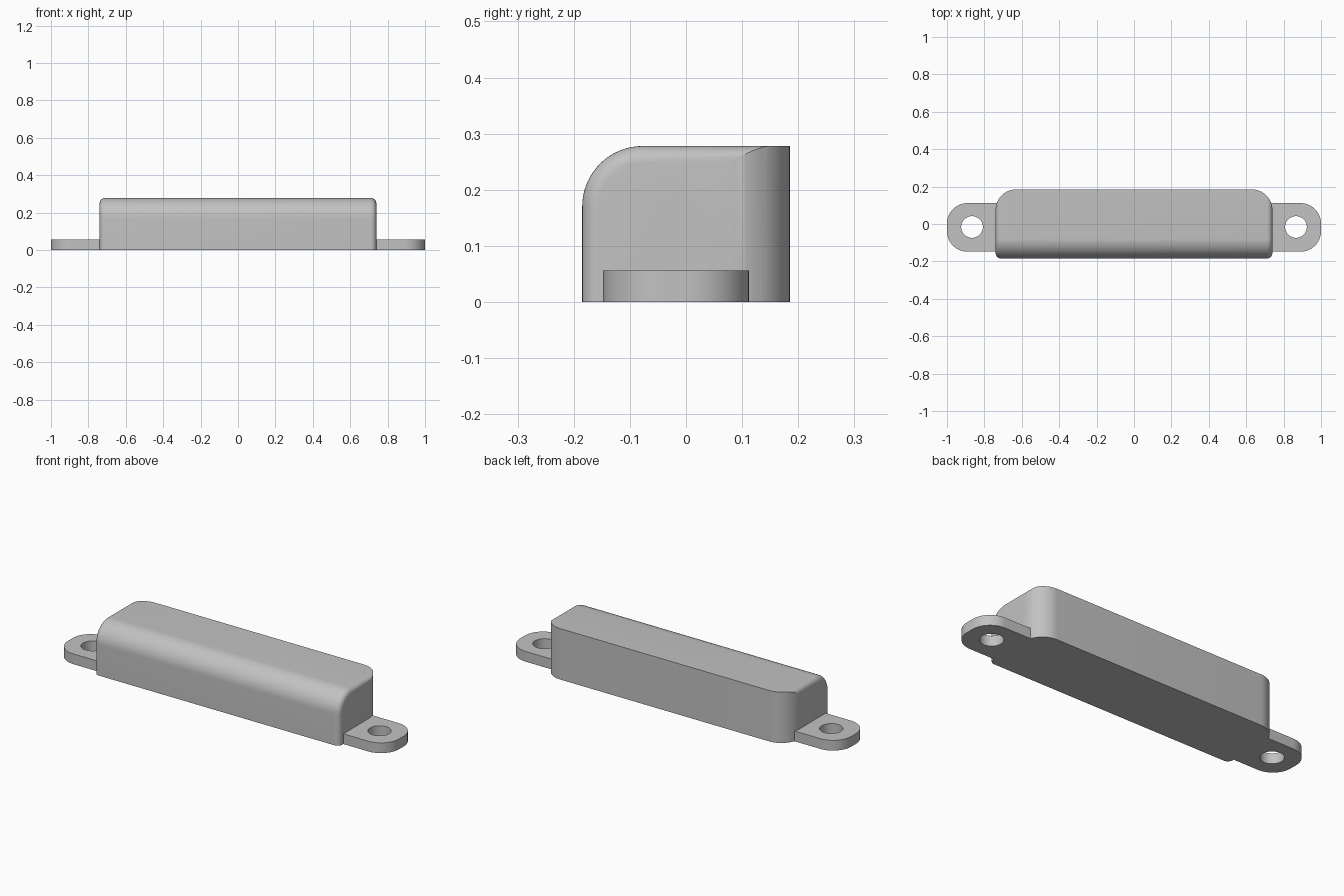
import bpy, bmesh
from math import sin, cos, pi, radians

cube = bpy.data.objects.get("Cube")
if cube:
    bpy.data.objects.remove(cube, do_unlink=True)

grey = bpy.data.materials.new("light grey")
grey.use_nodes = True
colour = (0.54, 0.54, 0.54, 1)
grey.diffuse_color = colour
grey.node_tree.nodes["Principled BSDF"].inputs["Base Color"].default_value = colour


def arc(cx, cy, r, start, end, steps=16):
    """Points along an arc, angles in degrees."""
    angles = [radians(start + (end - start) * i / steps) for i in range(steps + 1)]
    return [(cx + r * cos(a), cy + r * sin(a)) for a in angles]


def loft(name, rings):
    """Closed solid through a row of matching rings."""
    bm = bmesh.new()
    loops = [[bm.verts.new(p) for p in ring] for ring in rings]
    for a, b in zip(loops, loops[1:]):
        for i in range(len(a)):
            j = (i + 1) % len(a)
            bm.faces.new((a[i], a[j], b[j], b[i]))
    bm.faces.new(loops[0])
    bm.faces.new(loops[-1])
    bmesh.ops.recalc_face_normals(bm, faces=bm.faces)
    mesh = bpy.data.meshes.new(name)
    bm.to_mesh(mesh)
    bm.free()
    mesh.materials.append(grey)
    obj = bpy.data.objects.new(name, mesh)
    bpy.context.collection.objects.link(obj)
    return obj


def prism(name, outline, low, high):
    return loft(name, [[(x, y, z) for x, y in outline] for z in (low, high)])


def cut(obj, cutter, operation):
    """Apply a boolean, drop its cutter and shade the result."""
    mod = obj.modifiers.new("cut", 'BOOLEAN')
    mod.operation, mod.solver, mod.object = operation, 'EXACT', cutter
    bpy.ops.object.select_all(action='DESELECT')
    bpy.context.view_layer.objects.active = obj
    obj.select_set(True)
    bpy.ops.object.modifier_apply(modifier=mod.name)
    bpy.data.objects.remove(cutter, do_unlink=True)
    bpy.ops.object.shade_smooth_by_angle(angle=radians(30))


HALF, DEPTH, HEIGHT = 0.74, 0.185, 0.278
FRONT_R, END_R, BACK_R = 0.108, 0.03, 0.11


def section(x, inset):
    """Body cross-section with a round upper front edge."""
    r = FRONT_R - inset
    pts = [(-DEPTH + inset, 0)]
    pts += arc(-DEPTH + FRONT_R, HEIGHT - FRONT_R, r, 180, 90)
    pts += [(DEPTH + 0.02, HEIGHT - inset), (DEPTH + 0.02, 0)]
    return [(x, y, z) for y, z in pts]


# Body: profile swept sideways, with rounded end edges
steps = 8
ends = [(HALF - END_R + END_R * sin(t), END_R * (1 - cos(t)))
        for t in (pi / 2 * i / steps for i in range(steps + 1))]
rings = [section(-x, d) for x, d in reversed(ends)] + [section(x, d) for x, d in ends]
body = loft("housing_body", rings)

# Rounded vertical corners at the back
plan = [(-HALF - 0.05, -0.3), (HALF + 0.05, -0.3), (HALF + 0.05, 0), (HALF, 0)]
plan += arc(HALF - BACK_R, DEPTH - BACK_R, BACK_R, 0, 90)
plan += arc(-HALF + BACK_R, DEPTH - BACK_R, BACK_R, 90, 180)
plan += [(-HALF, 0), (-HALF - 0.05, 0)]
cut(body, prism("corner_cutter", plan, -0.1, 0.4), 'INTERSECT')

# Mounting tabs with screw holes
TAB_R, FRONT, BACK = 0.11, -0.148, 0.112
for side, name in ((1, "left_mounting_tab"), (-1, "right_mounting_tab")):
    outline = [(0.72, FRONT)]
    outline += arc(1 - TAB_R, FRONT + TAB_R, TAB_R, -90, 0)
    outline += arc(1 - TAB_R, BACK - TAB_R, TAB_R, 0, 90)
    outline += [(0.72, BACK)]
    hole = arc(0.866, -0.016, 0.058, 0, 352.5, 47)
    tab = prism(name, [(side * x, y) for x, y in outline], 0, 0.056)
    cutter = prism("hole_cutter", [(side * x, y) for x, y in hole], -0.1, 0.2)
    cut(tab, cutter, 'DIFFERENCE')
